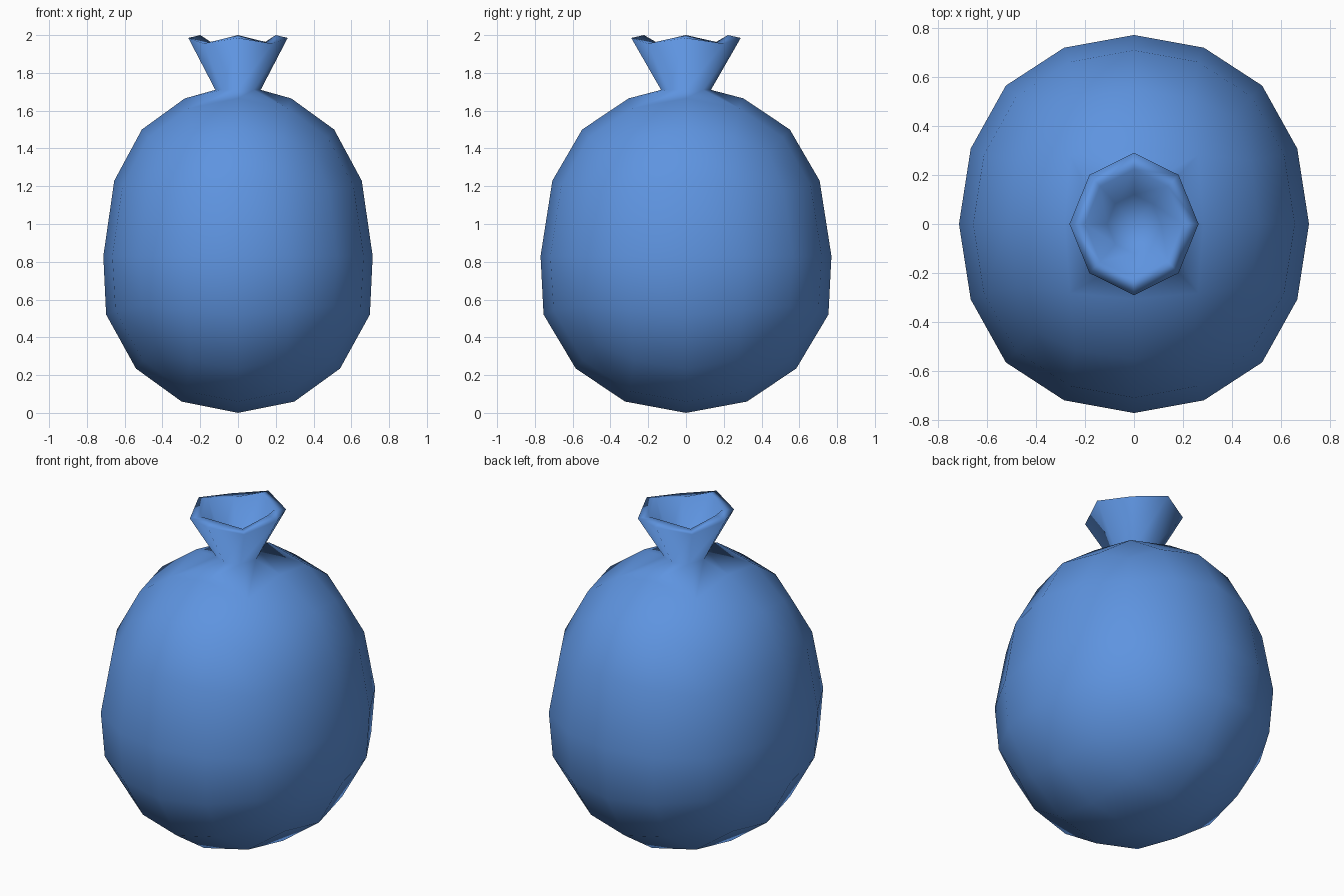
import bpy, bmesh

if "Cube" in bpy.data.objects:
    bpy.data.objects.remove(bpy.data.objects["Cube"], do_unlink=True)

# Blue cloth material
blue = bpy.data.materials.new("blue_cloth")
blue.use_nodes = True
color = (0.112, 0.296, 0.745, 1)
blue.diffuse_color = color
bsdf = next(n for n in blue.node_tree.nodes if n.type == 'BSDF_PRINCIPLED')
bsdf.inputs["Base Color"].default_value = color
bsdf.inputs["Roughness"].default_value = 0.8

HALF_X, HALF_Y = 0.713, 0.77

# Sack profile: rounded-cube height, final height, width factor
PROFILE = [(-1, 0, 1.05), (-0.933, 0.06, 1.05), (-0.732, 0.235, 1.035),
           (-0.4, 0.52, 1.05), (0, 0.83, 1), (0.4, 1.23, 0.985),
           (0.732, 1.5, 0.975), (0.933, 1.665, 0.99), (1, 1.72, 1)]


def sample(t):
    for (a, za, wa), (b, zb, wb) in zip(PROFILE, PROFILE[1:]):
        if t <= b + 1e-4:
            f = (t - a) / (b - a)
            return za + f * (zb - za), wa + f * (wb - wa)
    return PROFILE[-1][1:]


# Rounded cube as the base of the sack
bpy.ops.mesh.primitive_cube_add(size=2)
sack = bpy.context.object
sack.name = sack.data.name = "tied_sack"
sub = sack.modifiers.new("rounding", 'SUBSURF')
sub.levels = sub.render_levels = 2
sub.use_limit_surface = False
bpy.ops.object.modifier_apply(modifier=sub.name)

# Shape the belly
bm = bmesh.new()
bm.from_mesh(sack.data)
reach = max(v.co.z for v in bm.verts)
for v in bm.verts:
    n = v.co / reach
    z, w = sample(n.z)
    v.co = (n.x * HALF_X * w, n.y * HALF_Y * w, z)

# Open the top and pull the neck up from the opening
pole = max(bm.verts, key=lambda v: v.co.z)
bmesh.ops.delete(bm, geom=[pole], context='VERTS')
edges = [e for e in bm.edges if e.is_boundary]

# Neck rings: x radius, y radius, height at sides, height at corners
RINGS = [(0.12, 0.132, 1.71, 1.71),      # tie
         (0.263, 0.29, 1.985, 1.955),    # outer rim
         (0.2, 0.222, 2.0, 1.96),        # inner rim
         (0.11, 0.12, 1.77, 1.77)]       # bottom of the mouth


def sign(value):
    return 0 if abs(value) < 0.01 else (1 if value > 0 else -1)


for rx, ry, side_z, corner_z in RINGS:
    geom = bmesh.ops.extrude_edge_only(bm, edges=edges)["geom"]
    edges = [g for g in geom if isinstance(g, bmesh.types.BMEdge) and g.is_boundary]
    for v in {v for e in edges for v in e.verts}:
        sx, sy = sign(v.co.x), sign(v.co.y)
        corner = sx != 0 and sy != 0
        k = 0.69 if corner else 1
        v.co = (sx * rx * k, sy * ry * k, corner_z if corner else side_z)

# Close the mouth floor
floor = bmesh.ops.contextual_create(bm, geom=edges)["faces"]
bmesh.ops.poke(bm, faces=floor)
bmesh.ops.recalc_face_normals(bm, faces=bm.faces)
bm.to_mesh(sack.data)
bm.free()

sack.data.materials.clear()
sack.data.materials.append(blue)
bpy.ops.object.shade_smooth()
